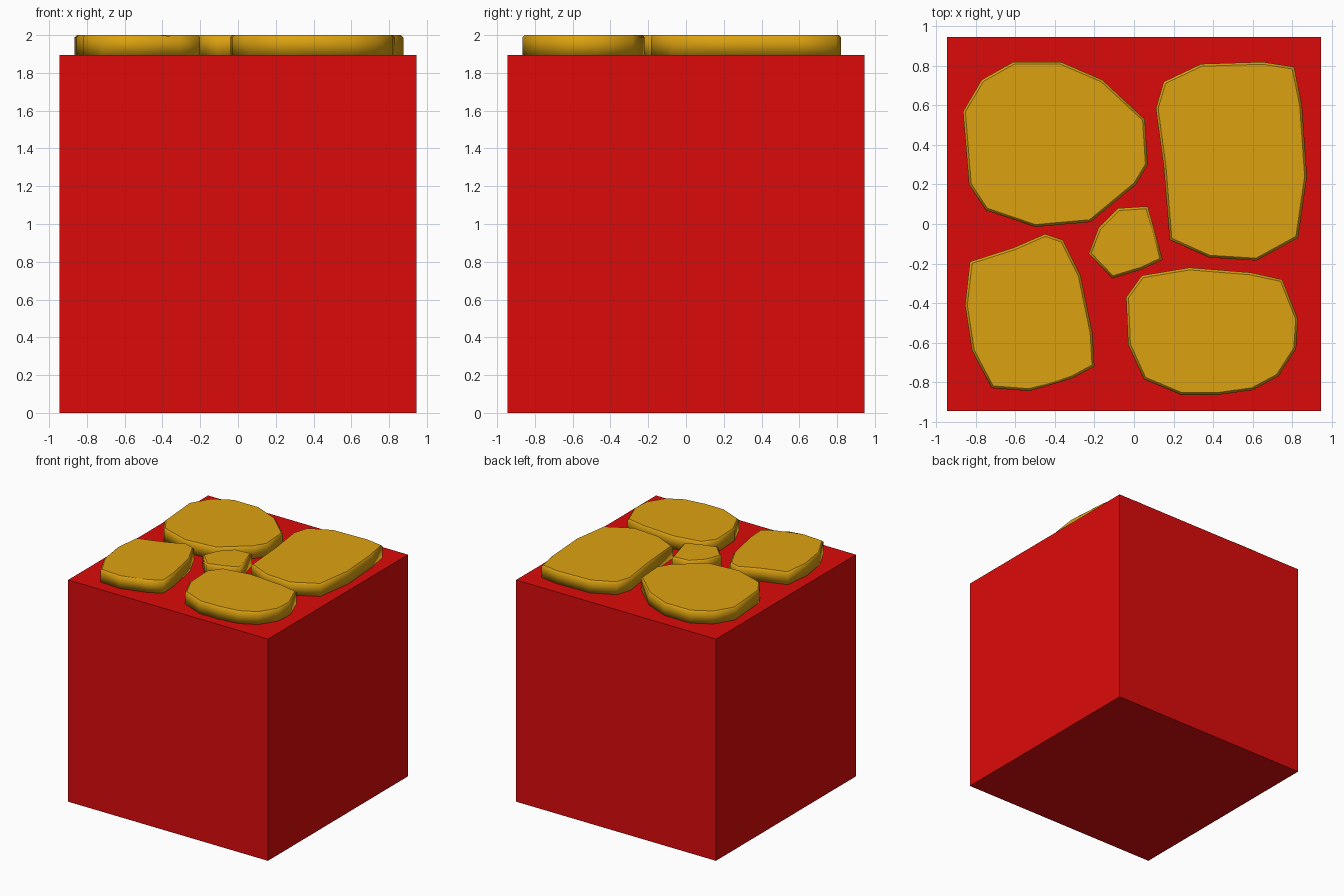
import bpy, bmesh

if "Cube" in bpy.data.objects:
    bpy.data.objects.remove(bpy.data.objects["Cube"])

HALF = 0.945      # half width of the block
BLOCK_TOP = 1.895
STONE_TOP = 2.0


def material(name, color):
    mat = bpy.data.materials.new(name)
    mat.diffuse_color = color
    mat.use_nodes = True
    mat.node_tree.nodes["Principled BSDF"].inputs["Base Color"].default_value = mat.diffuse_color
    return mat


red = material("red", (0.72, 0.003, 0.003, 1))
gold = material("gold", (0.72, 0.36, 0.005, 1))


def add_object(name, bm, mat):
    bmesh.ops.recalc_face_normals(bm, faces=bm.faces)
    mesh = bpy.data.meshes.new(name)
    bm.to_mesh(mesh)
    bm.free()
    mesh.materials.append(mat)
    obj = bpy.data.objects.new(name, mesh)
    bpy.context.collection.objects.link(obj)
    return obj


def stone(name, outline):
    """Extrude an outline into a slab with a softened top rim."""
    bm = bmesh.new()
    base = bm.faces.new([bm.verts.new((x, y, BLOCK_TOP - 0.005)) for x, y in outline])
    ext = bmesh.ops.extrude_face_region(bm, geom=[base], use_keep_orig=True)["geom"]
    top = next(g for g in ext if isinstance(g, bmesh.types.BMFace))
    for v in top.verts:
        v.co.z = STONE_TOP
    bmesh.ops.bevel(bm, geom=list(top.edges), offset=0.012, segments=1,
                    profile=0.5, affect='EDGES')
    for f in bm.faces:
        f.smooth = f.normal.z > -0.9
    return add_object(name, bm, gold)


# Main block
bm = bmesh.new()
bmesh.ops.create_cube(bm, size=1)
for v in bm.verts:
    v.co.x *= 2 * HALF
    v.co.y *= 2 * HALF
    v.co.z = (v.co.z + 0.5) * BLOCK_TOP
add_object("block", bm, red)

# Irregular paving stones on top
stone("stone_back_left", [
    (-0.865, 0.57), (-0.77, 0.73), (-0.61, 0.82), (-0.37, 0.82), (-0.16, 0.73),
    (0.055, 0.53), (0.07, 0.30), (0.01, 0.20), (-0.22, 0.01), (-0.50, -0.015),
    (-0.75, 0.07), (-0.835, 0.20)])
stone("stone_back_right", [
    (0.11, 0.585), (0.15, 0.72), (0.34, 0.81), (0.65, 0.82), (0.81, 0.795),
    (0.85, 0.60), (0.875, 0.24), (0.83, -0.07), (0.62, -0.185), (0.38, -0.17),
    (0.18, -0.08), (0.15, 0.29)])
stone("stone_front_left", [
    (-0.83, -0.19), (-0.61, -0.12), (-0.45, -0.05), (-0.36, -0.08), (-0.27, -0.26),
    (-0.21, -0.55), (-0.20, -0.72), (-0.31, -0.78), (-0.41, -0.81), (-0.53, -0.845),
    (-0.72, -0.83), (-0.82, -0.64), (-0.855, -0.41)])
stone("stone_front_right", [
    (-0.04, -0.37), (0.04, -0.26), (0.28, -0.22), (0.59, -0.245), (0.75, -0.28),
    (0.83, -0.48), (0.82, -0.63), (0.73, -0.77), (0.60, -0.84), (0.42, -0.865),
    (0.24, -0.865), (0.05, -0.785), (-0.03, -0.61)])
stone("stone_centre", [
    (-0.18, -0.02), (-0.08, 0.08), (0.07, 0.09), (0.145, -0.18), (0.04, -0.23),
    (-0.11, -0.275), (-0.23, -0.15)])
